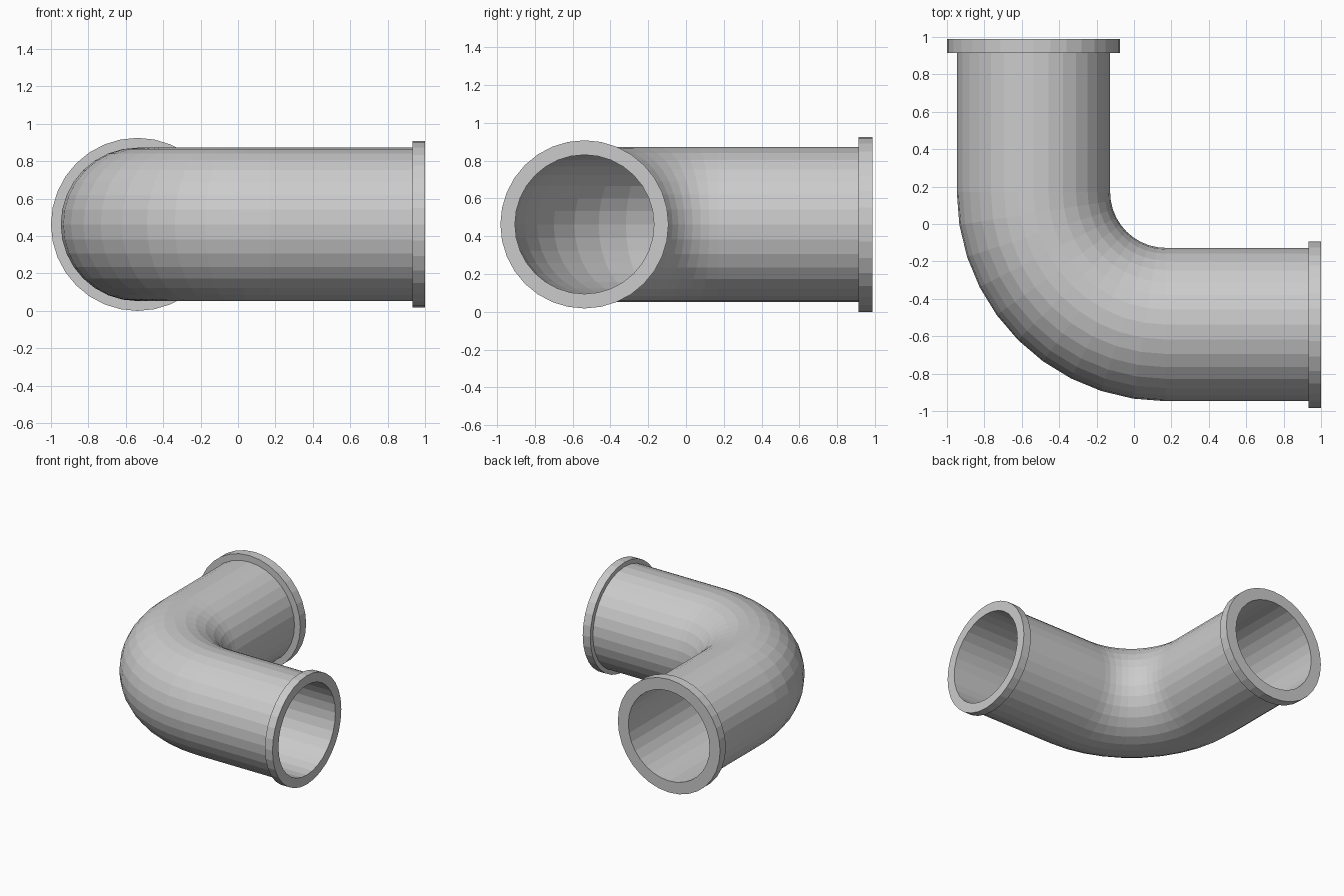
import bpy, bmesh
from math import sin, cos, pi
from mathutils import Vector

if "Cube" in bpy.data.objects:
    bpy.data.objects.remove(bpy.data.objects["Cube"])

SIDES = 32        # facets around the pipe
BEND_STEPS = 10   # facets along the bend
AXIS = -0.5375    # offset of both pipe centrelines
ZC = 0.465        # centreline height
BEND = 0.17       # bend centre in x and y
R_OUT, R_IN = 0.41, 0.368
UP = Vector((0, 0, 1))


def sweep(name, stations, closed):
    """Skin circular rings given as (centre, sideways direction, radius)."""
    bm = bmesh.new()
    rings = []
    for centre, side, r in stations:
        rings.append([bm.verts.new(centre + r * (cos(a) * side + sin(a) * UP))
                      for a in (2 * pi * i / SIDES for i in range(SIDES))])
    pairs = list(zip(rings, rings[1:]))
    if closed:
        pairs.append((rings[-1], rings[0]))
    for a, b in pairs:
        for i in range(SIDES):
            j = (i + 1) % SIDES
            bm.faces.new((a[i], a[j], b[j], b[i]))
    bmesh.ops.recalc_face_normals(bm, faces=bm.faces)
    mesh = bpy.data.meshes.new(name)
    bm.to_mesh(mesh)
    bm.free()
    obj = bpy.data.objects.new(name, mesh)
    bpy.context.collection.objects.link(obj)
    return obj


X, Y = Vector((1, 0, 0)), Vector((0, 1, 0))
BACK_IN, BACK_OUT = 0.913, 0.988
RIGHT_IN, RIGHT_OUT = 0.932, 1.0

# Centreline: back leg, quarter bend, right leg
path = [(Vector((AXIS, BACK_IN, ZC)), -X)]
for k in range(BEND_STEPS + 1):
    a = pi + (pi / 2) * k / BEND_STEPS
    side = Vector((cos(a), sin(a), 0))
    path.append((Vector((BEND, BEND, ZC)) + (BEND - AXIS) * side, side))
path.append((Vector((RIGHT_IN, AXIS, ZC)), -Y))

# Hollow elbow pipe: outer wall out, inner wall back
sweep("elbow_pipe",
      [(c, s, R_OUT) for c, s in path] + [(c, s, R_IN) for c, s in reversed(path)],
      closed=True)


# End collars
def collar(name, inner_end, outer_end, side, radius):
    sweep(name, [(inner_end, side, R_IN), (inner_end, side, radius),
                 (outer_end, side, radius), (outer_end, side, R_IN)], closed=True)


collar("back_collar", Vector((AXIS, BACK_IN, ZC)),
       Vector((AXIS, BACK_OUT, ZC)), -X, 0.4625)
collar("right_collar", Vector((RIGHT_IN, AXIS, ZC)),
       Vector((RIGHT_OUT, AXIS, ZC)), -Y, 0.445)

# Rest on the ground
for obj in bpy.context.collection.objects:
    obj.location.z = 0.4625 - ZC
